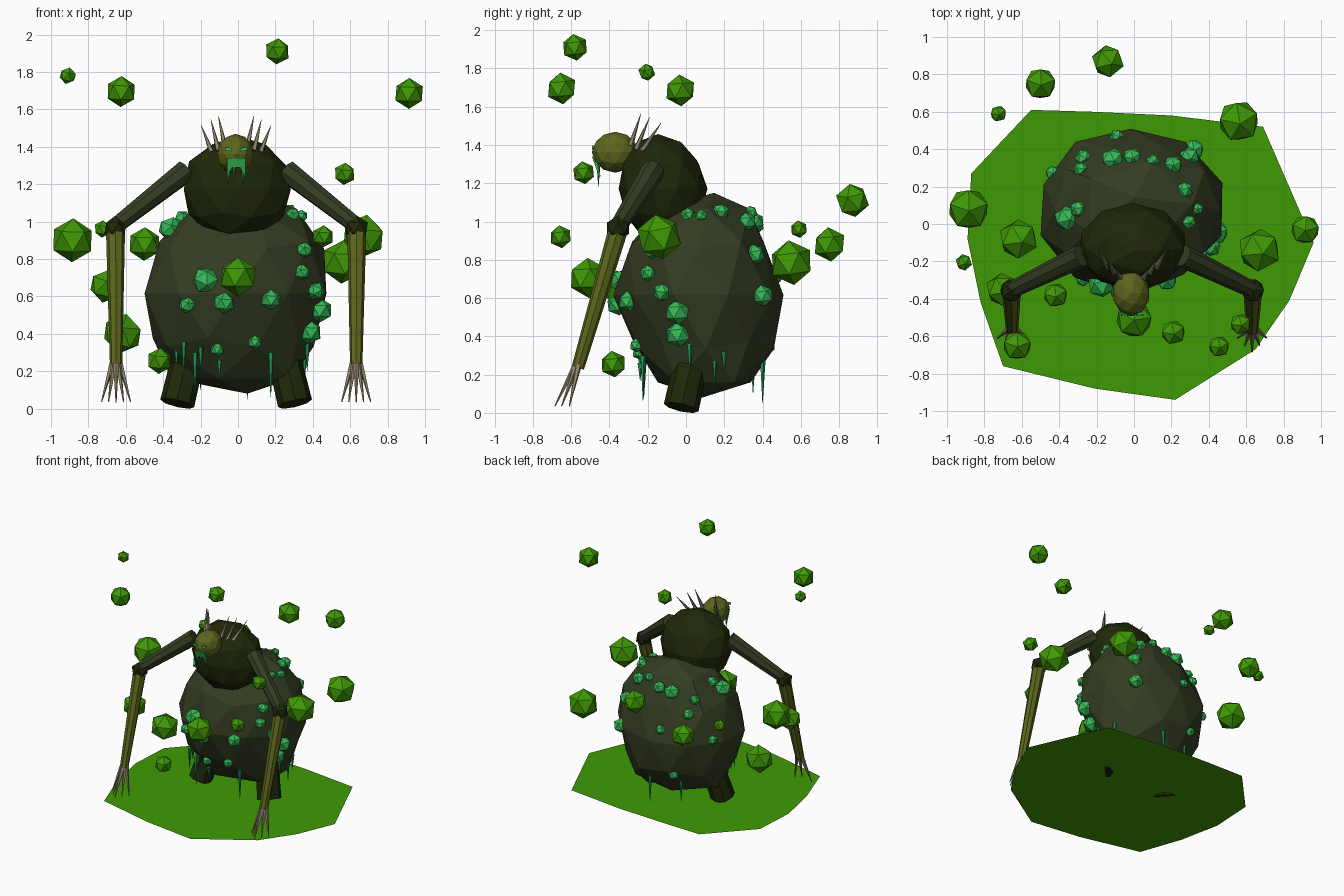
import bpy, bmesh, math, random
from mathutils import Vector, Matrix
from mathutils.bvhtree import BVHTree

random.seed(4)
CX = -0.01  # mirror plane of the creature


def material(name, hexa):
    rgb = [int(hexa[i:i + 2], 16) / 255 for i in (0, 2, 4)]
    lin = [c / 12.92 if c <= 0.04045 else ((c + 0.055) / 1.055) ** 2.4 for c in rgb]
    m = bpy.data.materials.new(name)
    m.diffuse_color = (*lin, 1)
    return m


HIDE = material("mossy hide", "343D22")
DARK = material("dark hide", "1F2809")
OLIVE = material("olive skin", "5E661C")
BONE = material("bone", "92866A")
TOXIC = material("toxic green", "409A06")
PUS = material("pustule green", "36BC58")
SLIME = material("slime drip", "229254")


def finish(name, bm, mat):
    bmesh.ops.recalc_face_normals(bm, faces=bm.faces)
    me = bpy.data.meshes.new(name)
    bm.to_mesh(me)
    bm.free()
    me.materials.append(mat)
    ob = bpy.data.objects.new(name, me)
    bpy.context.collection.objects.link(ob)
    return ob


def ball(bm, c, r, sub=1, spin=None):
    """Faceted ellipsoid."""
    r = r if isinstance(r, tuple) else (r, r, r)
    m = Matrix.Translation(c) @ Matrix.Diagonal((*r, 1))
    if spin:
        m = m @ Matrix.Rotation(spin, 4, 'Z') @ Matrix.Rotation(spin * 0.3, 4, 'X')
    return bmesh.ops.create_icosphere(bm, subdivisions=sub, radius=1, matrix=m)['verts']


def rod(bm, a, b, r1, r2, sides):
    """Tapered rod from a to b; r2 near 0 makes a spike."""
    a, b = Vector(a), Vector(b)
    d = b - a
    m = Matrix.Translation((a + b) / 2) @ d.to_track_quat('Z', 'Y').to_matrix().to_4x4()
    bmesh.ops.create_cone(bm, cap_ends=True, segments=sides, radius1=r1, radius2=r2,
                          depth=d.length, matrix=m)


def plate(name, pts, mat):
    """Thin plate on the face, following a slightly tilted plane."""
    bm = bmesh.new()
    f = bm.faces.new([bm.verts.new((CX + x, -0.494 + max(0, 1.345 - z) * 0.3 + abs(z - 1.345) * 0.06, z))
                      for x, z in pts])
    ex = bmesh.ops.extrude_face_region(bm, geom=[f])['geom']
    bmesh.ops.translate(bm, vec=(0, 0.009, 0), verts=[v for v in ex if isinstance(v, bmesh.types.BMVert)])
    return finish(name, bm, mat)


# Slime puddle
bm = bmesh.new()
bm.faces.new([bm.verts.new((x, y, 0.018)) for x, y in (
    (-0.55, 0.61), (-0.87, 0.27), (-0.89, -0.08), (-0.82, -0.42), (-0.70, -0.76), (-0.21, -0.88),
    (0.22, -0.94), (0.65, -0.67), (0.83, -0.41), (0.96, -0.10), (0.69, 0.52), (0.20, 0.58), (-0.22, 0.60))])
puddle = finish("slime_puddle", bm, TOXIC)
if puddle.data.polygons[0].normal.z < 0:
    puddle.data.flip_normals()

# Belly: icosphere fitted to stations (z, x min, x max, y min, y max)
ST = [(0.08, -0.20, 0.30, -0.10, 0.27), (0.16, -0.35, 0.35, -0.17, 0.36), (0.30, -0.44, 0.38, -0.25, 0.46),
      (0.50, -0.525, 0.47, -0.39, 0.56), (0.72, -0.525, 0.505, -0.355, 0.50), (0.90, -0.42, 0.45, -0.29, 0.43),
      (1.04, -0.33, 0.35, -0.18, 0.36), (1.15, -0.18, 0.19, 0.0, 0.29)]
bm = bmesh.new()
for v in ball(bm, (0, 0, 0), 1, 2):
    z = 0.615 + 0.535 * v.co.z
    k = min(max(sum(s[0] <= z for s in ST) - 1, 0), len(ST) - 2)
    t = min(max((z - ST[k][0]) / (ST[k + 1][0] - ST[k][0]), 0), 1)
    _, xa, xb, ya, yb = [p + (q - p) * t for p, q in zip(ST[k], ST[k + 1])]
    d = Vector((v.co.x, v.co.y))
    d = d.normalized() if d.length > 0.01 else d * 0
    j = random.uniform(0.95, 1.03)
    v.co = ((xa + xb) / 2 + d.x * j * (xb - xa) / 2, (ya + yb) / 2 + d.y * j * (yb - ya) / 2, z)
bmesh.ops.dissolve_limit(bm, angle_limit=math.radians(8), verts=bm.verts, edges=bm.edges)
tree = BVHTree.FromBMesh(bm)
finish("belly", bm, HIDE)

# Chest hump
bm = bmesh.new()
for v in ball(bm, (CX + 0.005, -0.12, 1.172), (0.295, 0.232, 0.285), 2):
    if v.co.z > 1.2:
        v.co.y -= (v.co.z - 1.2) * 0.1
    v.co.x = CX + (v.co.x - CX) * random.uniform(0.97, 1.03)
bmesh.ops.dissolve_limit(bm, angle_limit=math.radians(10), verts=bm.verts, edges=bm.edges)
finish("chest", bm, DARK)

# Head and face
bm = bmesh.new()
ball(bm, (CX - 0.005, -0.37, 1.362), (0.1, 0.122, 0.107), 2)
bmesh.ops.dissolve_limit(bm, angle_limit=math.radians(14), verts=bm.verts, edges=bm.edges)
finish("head", bm, OLIVE)
plate("mouth", [(-0.05, 1.34), (-0.05, 1.235), (-0.022, 1.288), (0.022, 1.288), (0.05, 1.235), (0.05, 1.34)], PUS)
for s, side in ((-1, "left"), (1, "right")):
    plate(side + "_eye", [(s * 0.022, 1.375), (s * 0.06, 1.381), (s * 0.056, 1.398), (s * 0.026, 1.391)], PUS)
bm = bmesh.new()
for x, z in ((-0.04, 1.19), (-0.012, 1.22), (0.036, 1.18)):
    rod(bm, (CX + x, -0.458, 1.30), (CX + x, -0.458, z), 0.011, 0.001, 5)
finish("mouth_drips", bm, SLIME)

# Limbs and spikes, one set per side
for s, side in ((-1, "left"), (1, "right")):
    def P(x, y, z):
        return Vector((CX + s * x, y, z))

    bm = bmesh.new()
    rod(bm, P(0.27, -0.17, 1.27), P(0.64, -0.35, 0.98), 0.062, 0.045, 8)
    finish(side + "_upper_arm", bm, HIDE)
    bm = bmesh.new()
    ball(bm, P(0.645, -0.355, 0.965), 0.067)
    finish(side + "_elbow", bm, DARK)
    bm = bmesh.new()
    rod(bm, P(0.645, -0.355, 0.955), P(0.642, -0.565, 0.235), 0.051, 0.033, 8)
    finish(side + "_forearm", bm, OLIVE)
    bm = bmesh.new()
    for x, y in ((-0.078, -0.61), (-0.04, -0.65), (0, -0.685), (0.04, -0.65), (0.078, -0.61)):
        rod(bm, P(0.642 + x * 0.25, -0.565 + (y + 0.63) * 0.2, 0.25), P(0.642 + x, y, 0.035), 0.017, 0.003, 5)
    finish(side + "_claws", bm, BONE)
    bm = bmesh.new()
    rod(bm, P(0.245, 0.04, 0.32), P(0.315, -0.025, 0.028), 0.088, 0.093, 8)
    finish(side + "_leg", bm, DARK)
    bm = bmesh.new()
    for a, b in (((0.06, -0.29, 1.40), (0.095, -0.235, 1.565)), ((0.095, -0.26, 1.38), (0.135, -0.19, 1.545)),
                 ((0.13, -0.23, 1.37), (0.187, -0.13, 1.515))):
        rod(bm, P(*a), P(*b), 0.016, 0.001, 5)
    finish(side + "_back_spikes", bm, BONE)

# Pustules, snapped to the belly surface
bm = bmesh.new()
for x, y, z, r in (
        (-0.37, 0.03, 0.97, .06), (-0.31, 0.08, 1.03, .04), (-0.31, 0.43, 0.88, .04), (-0.31, 0.34, 0.97, .035),
        (-0.12, 0.37, 1.0, .055), (-0.01, 0.36, 1.0, .045), (0.1, 0.32, 1.04, .032), (0.21, 0.32, 1.0, .045),
        (0.325, 0.42, 0.85, .05), (0.27, 0.18, 1.05, .04), (0.29, 0.015, 1.03, .035), (0.325, 0.085, 1.02, .03),
        (0.47, -0.06, 0.51, .06), (0.4, -0.05, 0.4, .06), (0.43, -0.14, 0.63, .045), (0.345, -0.16, 0.845, .04),
        (0.345, -0.2, 0.73, .04), (0.19, -0.34, 0.57, .05), (-0.18, -0.34, 0.69, .065), (-0.275, -0.3, 0.55, .04),
        (-0.075, -0.36, 0.565, .052), (-0.11, -0.27, 0.3, .035), (0.095, -0.29, 0.34, .035),
        (0.33, 0.41, 0.61, .052), (-0.1, 0.5, 0.72, .035), (-0.2, 0.45, 0.33, .035), (-0.47, 0.3, 0.65, .035)):
    c, n = tree.find_nearest(Vector((x, y, z)))[:2]
    ball(bm, c + n * r * 0.1, (r * 1.15, r * 1.15, r * 1.1), 1, random.uniform(0.2, 2))
finish("pustules", bm, PUS)

# Slime drips under the belly: (x, y, top, tip)
bm = bmesh.new()
for x, y, a, b in ((-0.29, -0.22, .36, .19), (-0.33, -0.12, .33, .22), (-0.2, -0.24, .33, .2), (-0.23, -0.22, .3, .08),
                   (0.175, -0.225, .3, .06), (0.37, 0.02, .36, .2), (0.355, 0.15, .33, .12), (0.36, 0.2, .32, .2),
                   (0.05, 0.4, .28, .05), (-0.2, 0.35, .3, .1), (-0.1, -0.24, .26, .17)):
    rod(bm, (x, y, a), (x, y, b), 0.016, 0.001, 5)
finish("belly_drips", bm, SLIME)

# Floating spore clumps
bm = bmesh.new()
for x, y, z, r in (
        (0.21, -0.58, 1.91, .07), (-0.625, -0.65, 1.695, .083), (-0.91, -0.205, 1.78, .046), (0.915, -0.03, 1.685, .083),
        (0.57, -0.535, 1.255, .06), (0.67, -0.14, 0.92, .12), (0.455, -0.655, 0.92, .06), (-0.14, 0.87, 1.11, .09),
        (-0.725, 0.59, 0.96, .046), (-0.50, 0.75, 0.88, .09), (0.56, 0.55, 0.785, .118), (0, -0.51, 0.705, .105),
        (-0.42, -0.38, 0.255, .07), (-0.885, 0.08, 0.90, .118), (-0.705, -0.35, 0.655, .092),
        (-0.618, -0.08, 0.40, .11)):
    ball(bm, (x, y, z), r, 1, random.uniform(0.1, 1))
finish("floating_spores", bm, TOXIC)
